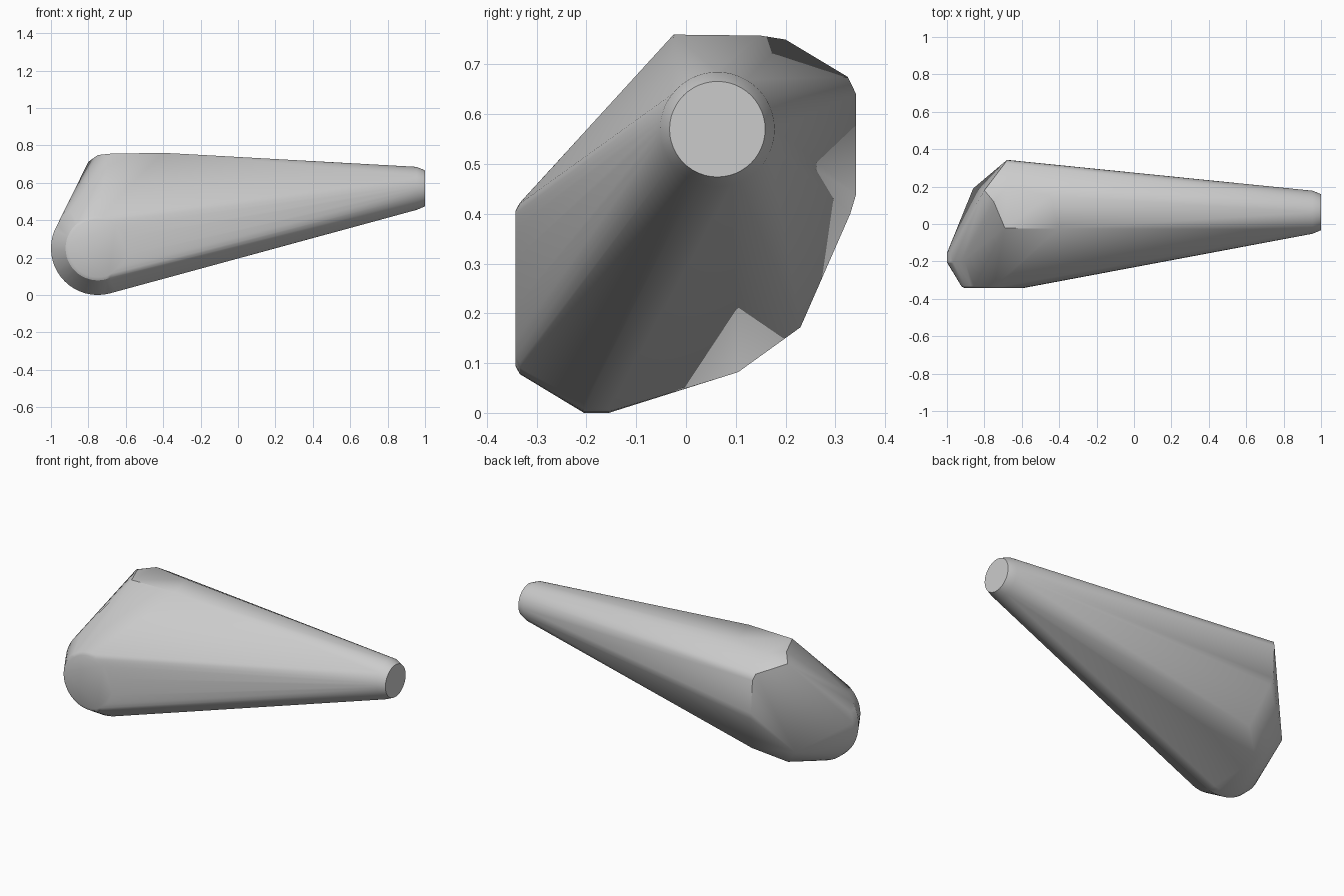
import bpy, bmesh, math
from mathutils import Vector

cube = bpy.data.objects.get("Cube")
if cube:
    bpy.data.objects.remove(cube, do_unlink=True)


def ring(bm, centre, axis, radius, count=48):
    """Add a circle of points around the x or y axis."""
    for i in range(count):
        a = math.tau * i / count
        c, s = radius * math.cos(a), radius * math.sin(a)
        bm.verts.new(Vector(centre) + Vector((0, c, s) if axis == "x" else (c, 0, s)))


bm = bmesh.new()

# Narrow round tip with a chamfered rim
ring(bm, (1.0, 0.063, 0.57), "x", 0.096)
ring(bm, (0.955, 0.063, 0.57), "x", 0.115)

# Round front boss with a chamfered face
for y, r in [(-0.343, 0.155), (-0.334, 0.172), (-0.205, 0.25), (-0.155, 0.25)]:
    ring(bm, (-0.75, y, 0.25), "y", r)

# Upper shoulder
shoulder = [(-0.69, -0.022, 0.755), (-0.4, -0.025, 0.76), (-0.45, 0.15, 0.758),
            (-0.75, 0.12, 0.748), (-0.8, 0.18, 0.712), (-0.68, 0.2, 0.75)]
# Back edge
back = [(-0.69, 0.325, 0.675), (-0.68, 0.342, 0.64), (-0.67, 0.342, 0.44),
        (-0.66, 0.33, 0.4)]
# Lower back corners
lower = [(-0.6, 0.23, 0.172), (-0.75, 0.105, 0.082), (-0.86, 0.19, 0.2)]
for p in shoulder + back + lower:
    bm.verts.new(p)

# Wrap one taut skin around all the sections
hull = bmesh.ops.convex_hull(bm, input=bm.verts)
loose = set(hull["geom_interior"]) | set(hull["geom_unused"])
bmesh.ops.delete(bm, geom=[v for v in loose if isinstance(v, bmesh.types.BMVert)],
                 context="VERTS")
bmesh.ops.dissolve_limit(bm, angle_limit=math.radians(0.5), verts=bm.verts, edges=bm.edges)
bmesh.ops.recalc_face_normals(bm, faces=bm.faces)

mesh = bpy.data.meshes.new("tapered_body")
bm.to_mesh(mesh)
bm.free()
body = bpy.data.objects.new("tapered_body", mesh)
bpy.context.collection.objects.link(body)

# Light grey material
grey = bpy.data.materials.new("light_grey")
grey.use_nodes = True
colour = (0.6, 0.6, 0.6, 1)
grey.diffuse_color = colour
grey.node_tree.nodes["Principled BSDF"].inputs["Base Color"].default_value = colour
mesh.materials.append(grey)

# Smooth shading with sharp rims
bpy.ops.object.select_all(action="DESELECT")
body.select_set(True)
bpy.context.view_layer.objects.active = body
bpy.ops.object.shade_smooth_by_angle(angle=math.radians(30))
